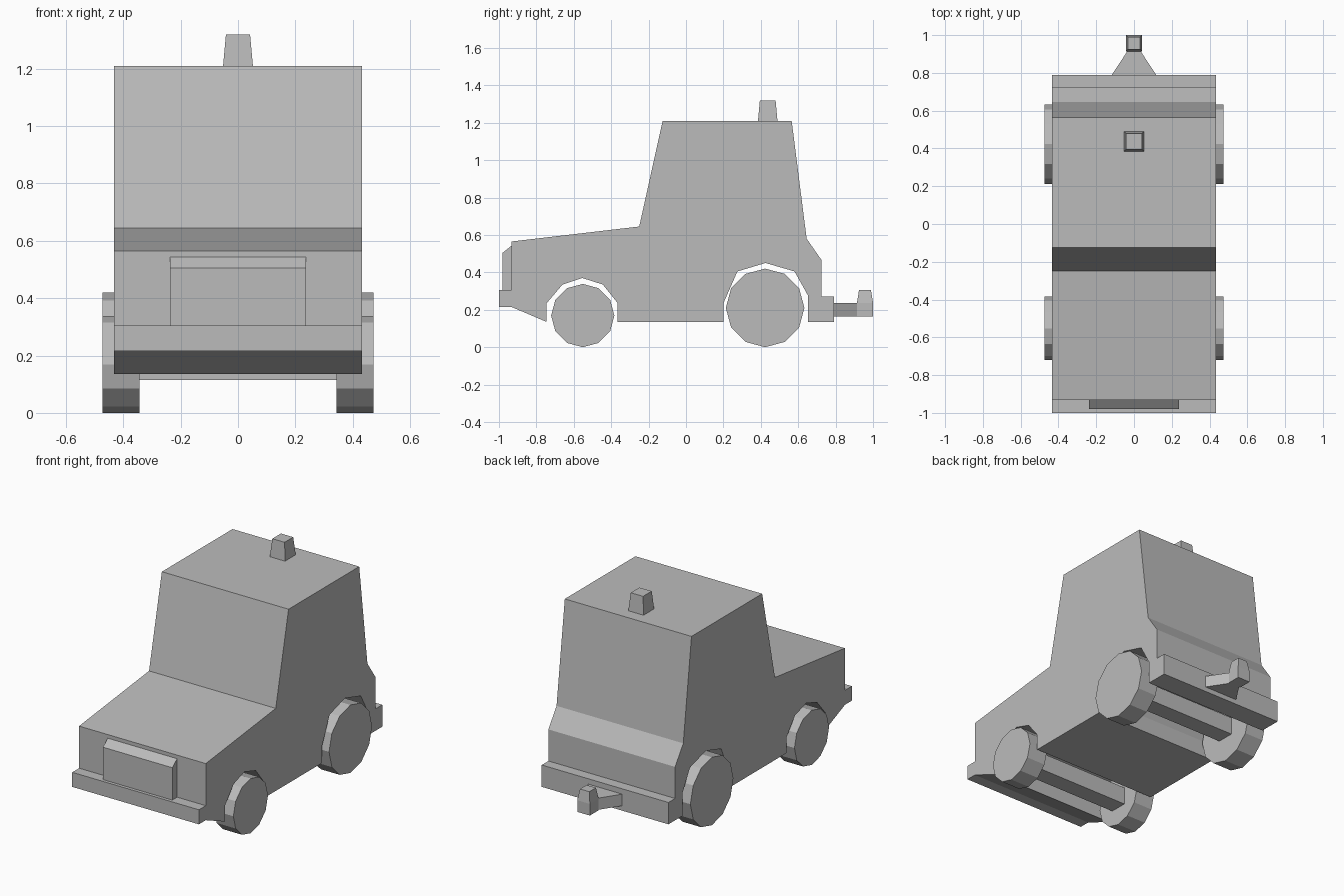
import bpy, bmesh, math

if "Cube" in bpy.data.objects:
    bpy.data.objects.remove(bpy.data.objects["Cube"])

grey = bpy.data.materials.new("plain_grey")
grey.use_nodes = True
colour = (0.5, 0.5, 0.5, 1)
grey.diffuse_color = colour
grey.node_tree.nodes["Principled BSDF"].inputs["Base Color"].default_value = colour


def loft(name, rings):
    """Closed solid through matching rings of points, capped at both ends."""
    bm = bmesh.new()
    rows = [[bm.verts.new(p) for p in ring] for ring in rings]
    n = len(rows[0])
    for a, b in zip(rows, rows[1:]):
        for i in range(n):
            j = (i + 1) % n
            bm.faces.new((a[i], a[j], b[j], b[i]))
    bm.faces.new(rows[0][::-1])
    bm.faces.new(rows[-1])
    bmesh.ops.recalc_face_normals(bm, faces=bm.faces)
    mesh = bpy.data.meshes.new(name)
    bm.to_mesh(mesh)
    bm.free()
    mesh.materials.append(grey)
    obj = bpy.data.objects.new(name, mesh)
    bpy.context.scene.collection.objects.link(obj)
    return obj


def extrude_x(name, profile, x0, x1):
    return loft(name, [[(x, y, z) for y, z in profile] for x in (x0, x1)])


def square(y, z, h):
    return [(-h, y - h, z), (h, y - h, z), (h, y + h, z), (-h, y + h, z)]


# Body: one side profile with both wheel arches running across the underside
front_arch = [(-0.745, 0.235), (-0.66, 0.335), (-0.555, 0.37),
              (-0.445, 0.335), (-0.365, 0.235), (-0.365, 0.135)]
rear_arch = [(0.2, 0.135), (0.2, 0.235), (0.275, 0.405), (0.425, 0.45),
             (0.58, 0.405), (0.653, 0.275), (0.653, 0.135)]
shell = [(0.79, 0.135), (0.79, 0.27), (0.725, 0.27), (0.725, 0.465),
         (0.645, 0.58), (0.565, 1.21), (-0.125, 1.21), (-0.25, 0.645),
         (-0.933, 0.565), (-0.933, 0.305), (-1, 0.305), (-1, 0.215),
         (-0.933, 0.215), (-0.745, 0.135)]
extrude_x("body", front_arch + rear_arch + shell, -0.433, 0.433)

# Grille block with a sloped top
grille = [(-0.93, 0.305), (-0.98, 0.305), (-0.98, 0.505), (-0.93, 0.545)]
extrude_x("grille", grille, -0.237, 0.237)

# Wheels and square axles
for end, y, r in (("front", -0.552, 0.169), ("rear", 0.423, 0.21)):
    circle = [(y + r * math.cos(a), r + r * math.sin(a))
              for a in (math.tau * i / 12 for i in range(12))]
    for side, s in (("left", 1), ("right", -1)):
        extrude_x(f"{end}_{side}_wheel", circle, s * 0.343, s * 0.473)
    h = 0.055
    axle = [(y - h, r - h), (y + h, r - h), (y + h, r + h), (y - h, r + h)]
    extrude_x(f"{end}_axle", axle, -0.36, 0.36)

# Roof beacon
loft("roof_beacon", [square(0.437, 1.21, 0.052), square(0.437, 1.32, 0.042)])

# Tow hitch: tapered bar and post
loft("hitch_bar", [[(-w, y, 0.165), (w, y, 0.165), (w, y, 0.237), (-w, y, 0.237)]
                   for y, w in ((0.79, 0.117), (0.93, 0.025))])
loft("hitch_post", [square(0.957, 0.165, 0.043), square(0.957, 0.237, 0.043),
                    square(0.957, 0.305, 0.032)])
